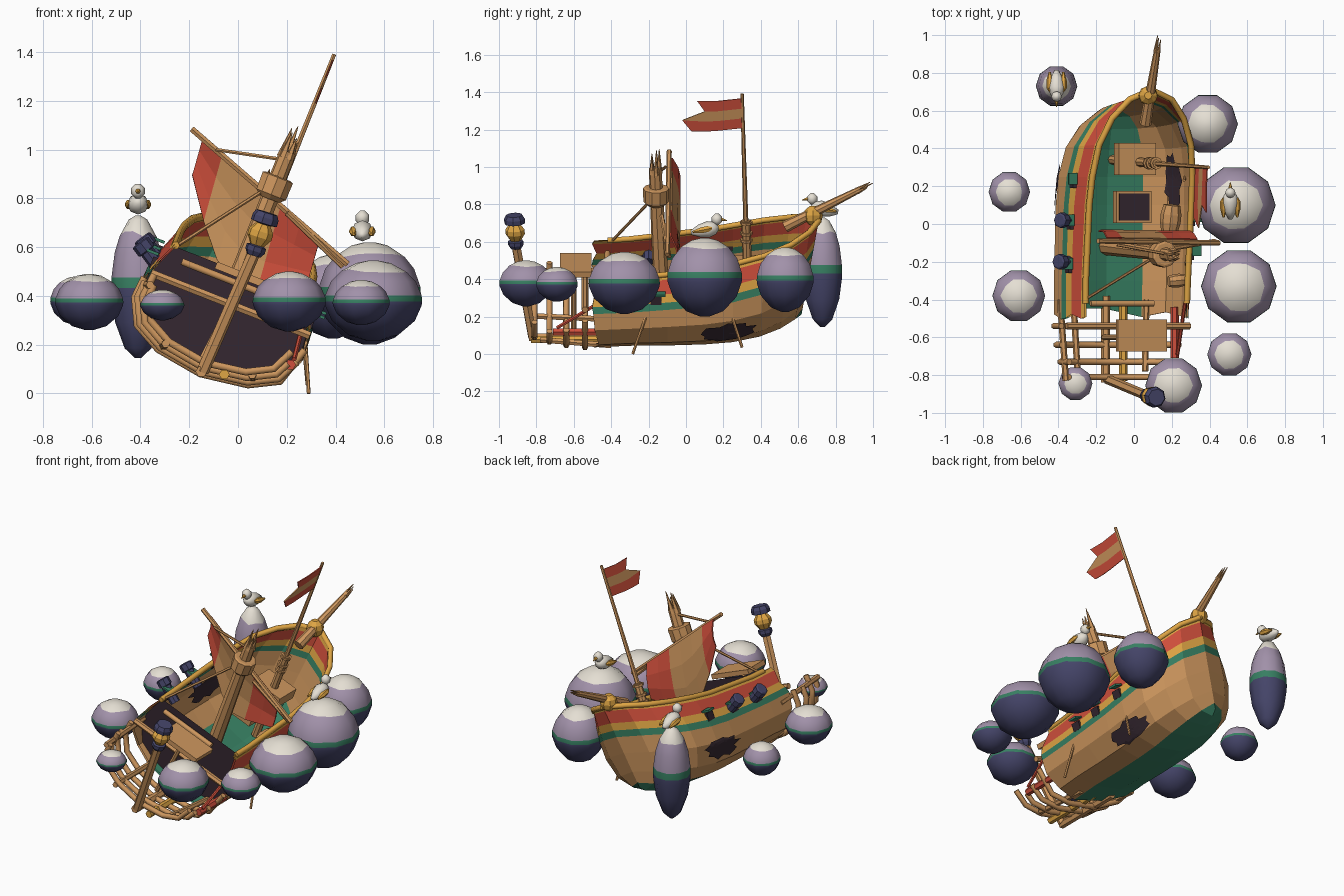
import bpy, math, random
from mathutils import Vector as V, Matrix

if "Cube" in bpy.data.objects:
    bpy.data.objects.remove(bpy.data.objects["Cube"])
random.seed(4)

def mat(name, r, g, b):
    m = bpy.data.materials.new(name)
    m.diffuse_color = [(c / 255) ** 2.2 for c in (r, g, b)] + [1]
    m.use_nodes = True
    m.node_tree.nodes["Principled BSDF"].inputs["Base Color"].default_value = m.diffuse_color
    return m

WOOD, RED, GOLD, GREEN = mat("wood", 204, 149, 94), mat("red", 206, 80, 62), mat("gold", 222, 164, 70), mat("green", 58, 126, 98)
DARK, PURPLE, WHITE, NAVY = mat("dark", 56, 44, 52), mat("purple", 160, 144, 168), mat("cream", 228, 222, 210), mat("navy", 70, 70, 104)

# ship frame (u across, y along, w up), rolled to starboard
SHIP = Matrix.Translation((-.15, 0, .09)) @ Matrix.Rotation(math.radians(21.5), 4, 'Y')
def S(u, y, w): return SHIP @ V((u, y, w))
ROLL = SHIP.to_3x3()

def mesh(name, verts, faces, mats, idx=None):
    me = bpy.data.meshes.new(name)
    me.from_pydata([tuple(v) for v in verts], [], faces)
    for m in mats: me.materials.append(m)
    if idx:
        for p, i in zip(me.polygons, idx): p.material_index = i
    o = bpy.data.objects.new(name, me)
    bpy.context.collection.objects.link(o)
    return o

def lathe(name, prof, mats, at, axis=(0, 0, 1), n=8, bands=None, wobble=(), smooth=False):
    M = Matrix.Translation(V(at)) @ V(axis).to_track_quat('Z', 'Y').to_matrix().to_4x4()
    vs, fs, ix = [], [], []
    for j, (r, z) in enumerate(prof):
        for i in range(n):
            a = math.tau * i / n
            k = 1 + (random.uniform(-.06, .06) if j in wobble else 0)
            vs.append(M @ V((r * k * math.cos(a), r * k * math.sin(a), z * (2 - k))))
    k = len(prof)
    for j in range(k - 1):
        for i in range(n):
            fs.append((j*n+i, j*n+(i+1) % n, (j+1)*n+(i+1) % n, (j+1)*n+i)); ix.append(bands[j] if bands else 0)
    fs += [tuple(range(n))[::-1], tuple(range((k-1)*n, k*n))]
    ix += [ix[0], ix[-1]]
    o = mesh(name, vs, fs, mats, ix)
    if smooth: o.data.shade_smooth()
    return o

def rod(name, a, b, r, m=WOOD, r2=None, n=6):
    a, b = V(a), V(b)
    return lathe(name, [(r, 0), (r if r2 is None else r2, (b - a).length)], [m], a, b - a, n)

def tube(name, pts, r, m=WOOD):
    c = bpy.data.curves.new(name, 'CURVE')
    c.dimensions, c.bevel_depth, c.bevel_resolution, c.use_fill_caps = '3D', r, 1, True
    s = c.splines.new('POLY'); s.points.add(len(pts) - 1)
    for p, q in zip(s.points, pts): p.co = (*q, 1)
    tmp = bpy.data.objects.new(name + "_path", c)
    me = bpy.data.meshes.new_from_object(tmp)
    bpy.data.objects.remove(tmp)
    me.materials.clear(); me.materials.append(m)
    bpy.context.collection.objects.link(bpy.data.objects.new(name, me))

def box(name, at, size, m):
    vs = [V(at) + ROLL @ V((sx*size[0]/2, sy*size[1]/2, sz*size[2]/2)) for sx in (-1, 1) for sy in (-1, 1) for sz in (-1, 1)]
    return mesh(name, vs, [(0, 1, 3, 2), (4, 6, 7, 5), (0, 4, 5, 1), (2, 3, 7, 6), (0, 2, 6, 4), (1, 5, 7, 3)], [m])

# hull shape: beam, keel and rail along y, plus one section
ST = [-.46, -.3, -.1, .1, .25, .42, .56, .66, .71]
BEAM = [.99, 1, 1, 1, .98, .9, .7, .41, 0]
KEEL = [-.01, 0, 0, .005, .015, .04, .07, .1, .13]
RAIL = [.44, .45, .475, .50, .53, .57, .61, .65, .67]
SEC = [(0, 0), (.54, .065), (.86, .2), (1, .43), (.98, .63), (.95, .71), (.91, .8), (.83, .95), (.8, 1)]
def lerp(xs, ys, x):
    for i in range(len(xs) - 1):
        if x <= xs[i+1] or i == len(xs) - 2:
            return ys[i] + (ys[i+1] - ys[i]) * (x - xs[i]) / (xs[i+1] - xs[i])
def hull(side, s, y, k=1.0):
    ids = range(len(SEC))
    u, h = (lerp(ids, [p[c] for p in SEC], s) for c in (0, 1))
    lo, hi = lerp(ST, KEEL, y), lerp(ST, RAIL, y)
    rake = -(1 - h) * .09 * max(0, (y - .3) / .4)
    return S(side * u * .37 * k * lerp(ST, BEAM, y), y + rake, lo + (hi - lo) * h + (1 - k) * .35 * (1 - h))

# open hull, painted the same inside and outside
ENDS = [random.uniform(-.05, .03) for _ in range(2 * len(SEC) - 1)]
def hull_shell(name, k, cols):
    vs, fs, ix, n = [], [], [], 2 * len(SEC) - 1
    for a, y in enumerate(ST):
        for b in range(n):
            t = b - len(SEC) + 1
            p = hull(1 if t >= 0 else -1, abs(t), y, k)
            # pull the lining back from the outer skin at the stem
            vs.append(p + V((0, ENDS[b] if a == 0 else (k - 1) * .4 * (a > 6), 0)))
            if a and b:
                fs.append(((a-1)*n+b-1, (a-1)*n+b, a*n+b, a*n+b-1))
                ix.append(cols[min(abs(t), abs(t - 1))])
    mesh(name, vs, fs, [WOOD, GREEN, GOLD, RED], ix)
hull_shell("hull", 1, [1, 0, 0, 0, 1, 2, 3, 2])
hull_shell("hull_inside", .965, [1, 0, 0, 0, 1, 2, 3, 2])
for sd, nm in ((-1, "port"), (1, "starboard")):
    tube(nm + "_rail", [hull(sd, 8, y, .98) for y in [-.42] + ST[1:]], .017, GOLD)

# dark wall across the broken stern
ring = [hull(sd, s, -.4, .975) for sd, ss in ((-1, (7.7, 6, 5, 4, 3, 2, 1, 0)), (1, (1, 2, 3, 4, 5, 6, 7.7))) for s in ss]
mesh("broken_bulkhead", ring, [tuple(range(len(ring)))], [DARK])
tube("bulkhead_beam", [S(-.24, -.42, .39), S(.12, -.42, .39)], .016)

# jagged dark holes laid on both faces of the hull
def hole(name, f):
    n, rings = 18, 4
    rad = [random.uniform(.6, 1) if i % 2 else random.uniform(.9, 1.15) for i in range(n)]
    for sfx, k in (("_outside", 1.02), ("_inside", .945)):
        vs = [f(0, 0, k)] + [f(rad[i]*r/rings*math.cos(math.tau*i/n), rad[i]*r/rings*math.sin(math.tau*i/n), k) for r in range(1, rings+1) for i in range(n)]
        fs = [(0, 1+i, 1+(i+1) % n) for i in range(n)]
        fs += [(1+r*n+i, 1+r*n+n+i, 1+r*n+n+(i+1) % n, 1+r*n+(i+1) % n) for r in range(rings-1) for i in range(n)]
        mesh(name + sfx, vs, fs, [DARK])
hole("starboard_hole", lambda a, b, k: hull(1, 2.4 + .5*a, .225 + .16*b, k))
hole("port_hole", lambda a, b, k: hull(-1, 2.7 + .55*a, .2 + .15*b, k))

# bare frames behind the break
def aft(sd, s, y, k): return hull(sd, s, -.46, k) + V((0, y + .46, 0))
for i, (y, k, p, q) in enumerate([(-.54, 1, 4, 3.6), (-.64, .97, 3.8, 2.9), (-.73, .92, 4.5, 2.6), (-.81, .86, 3.6, 3)]):
    tube("rib_%d" % i, [aft(-1, s, y, k) for s in (p, 3, 2, 1, 0)] + [aft(1, s, y, k) for s in (1, 2, q)], .017)
for i, (sd, s, y) in enumerate([(-1, 3.6, -.83), (-1, 1, -.83), (1, 1.2, -.78)]):
    rod("stringer_%d" % i, aft(sd, s, -.4, .98), aft(sd, s, y, .9), .017)
rod("keel_beam", S(0, -.38, 0), S(0, -.84, 0), .024)
rod("gold_plank", aft(1, .5, -.43, 1) + V((0, 0, .02)), aft(1, .5, -.83, 1) + V((0, 0, .02)), .022, GOLD)
rod("red_plank", aft(1, 2.5, -.44, 1) + V((0, 0, .03)), aft(1, 2.5, -.71, 1) + V((0, 0, .03)), .022, RED)
rod("cross_beam", S(-.34, -.54, .3), S(.36, -.54, .3), .018)
rod("slab_post", S(-.02, -.6, .02), S(.02, -.6, .4), .014)
box("loose_slab", (.04, -.59, .475), (.28, .17, .03), WOOD)

# stern post and lantern
top = V((.07, -.91, .585))
rod("stern_post", (-.145, -.82, .09), top, .026, n=6)
lathe("stern_lantern", [(.03, -.02), (.042, 0), (.042, .02), (.03, .025), (.052, .06), (.052, .085), (.03, .115), (.056, .12), (.056, .145), (.045, .165)],
      [NAVY, GOLD], top, (.3, -.05, .95), 8, [0, 0, 0, 1, 1, 1, 0, 0, 0])

# main mast with lookout and splintered top
def spikes(name, base, axis, r, h):
    axis = V(axis).normalized()
    for i in range(5):
        a = math.tau * i / 5
        q = axis.to_track_quat('Z', 'Y') @ V((math.cos(a) * r * .6, math.sin(a) * r * .6, 0))
        rod(name + "_%d" % i, base + q - axis * .02, base + q + axis * h * (1 - .13 * i), r * .5, WOOD, .002, 5)
up = ROLL @ V((0, 0, 1))
rod("main_mast", S(0, -.12, .02), S(0, -.165, .97), .046, WOOD, .034, 8)
spikes("mast_splinter", S(0, -.165, .96), up, .036, .12)
lathe("lookout", [(.045, -.05), (.068, -.03), (.07, .045), (.058, .05)], [WOOD], S(0, -.16, .81), up, 10)

# slanted yard and torn striped sail
ya, yb = V((-.19, -.09, 1.085)), V((.45, -.1, .53))
rod("yard", ya, yb, .014)
drops = [.15, .27, .36, .39, .34, .27, .2]
vs = [ya.lerp(yb, .07 + .75 * i / 6) + V((-.28 * d * t, .012 + .12 * t * (1 - .7 * t), -d * t))
      for i, d in enumerate(drops) for t in (0, .33, .67, 1)]
sail = mesh("torn_sail", vs, [(i*4+j, i*4+j+1, i*4+j+5, i*4+j+4) for i in range(6) for j in range(3)], [RED, WOOD],
            [int(i in (1, 2, 3)) for i in range(6) for j in range(3)])
sail.modifiers.new("thickness", 'SOLIDIFY').thickness = .008
rod("yard_rope", (-.09, -.11, 1.0), (.18, -.16, .96), .008)
rod("stay", (.1, -.18, .83), (-.26, -.4, .6), .008)
rod("fallen_spar", (.2, -.13, .74), (.43, -.09, .52), .012)

# fore mast, its block, hoops and flag
box("mast_block", S(0.01, .345, .4), (.21, .17, .07), WOOD)
rod("fore_mast_foot", S(.02, .34, .05), S(.025, .32, .68), .026, WOOD, .024, 8)
rod("fore_mast", S(.025, .32, .66), S(.03, .30, 1.41), .014, WOOD, .009)
for w in (.56, .6, .66): lathe("mast_hoop", [(.034, 0), (.034, .014)], [WOOD], S(.023, .322, w), up, 8)
fl = []
for y, t, b in ((.3, 1.385, 1.215), (.17, 1.37, 1.2), (.1, 1.37, 1.195)):
    fl += [S(.03, y, t + (b - t) * k) for k in (0, .34, .67, 1)]
fl += [S(.03, .06, 1.37), S(.03, .1, 1.31), S(.03, -.02, 1.26), S(.03, .03, 1.195)]
flag = mesh("flag", fl, [(i*4+j, i*4+j+1, i*4+j+5, i*4+j+4) for i in range(3) for j in range(3)], [RED, WOOD],
            [int(j == 1) for i in range(3) for j in range(3)])
flag.modifiers.new("thickness", 'SOLIDIFY').thickness = .006

# bowsprit
tip = V((.125, .93, .88))
rod("bowsprit", (.06, .53, .68), tip, .032, WOOD, .017, 8)
spikes("bowsprit_splinter", tip, tip - V((.06, .53, .68)), .018, .075)
lathe("bow_ball", [(.02, -.05), (.045, -.028), (.052, 0), (.045, .028), (.02, .05)], [GOLD], (.075, .68, .74), n=8)

# hatch and barrels inside the hull
box("hatch_frame", S(0.01, .09, .36), (.2, .17, .05), WOOD)
box("hatch_opening", S(0.01, .09, .386), (.17, .145, .008), DARK)
for nm, p, ax, r in (("large_barrel", S(.24, .03, .33), (.1, 1, .1), .055), ("small_barrel", S(.28, -.3, .32), (1, .1, -.3), .036)):
    lathe(nm, [(r*.8, -r*1.3), (r, -r*.4), (r, r*.4), (r*.8, r*1.3)], [WOOD], p, ax, 8)

# port cannons, gun ports and lids
out = V((-.6, 0, .8))
for y in (.02, -.2):
    lathe("port_cannon", [(.03, -.06), (.03, .05), (.04, .055), (.04, .095), (.03, .1)], [NAVY], hull(-1, 5.5, y), out, 8)
for sd, yy in ((-1, (.22, .0, -.23)), (1, (.22, .02, -.16))):
    for y in yy:
        box("gun_port_lid", hull(sd, 6, y) + ROLL @ V((sd * .028, .02, .015)), (.05, .06, .012), GREEN)
        box("gun_port", hull(sd, 5.4, y, 1.0), (.02, .06, .05), DARK)

# broken spars hanging on the starboard side
rod("hanging_spar_0", (.275, -.2, .24), (.29, -.285, 0), .008)
rod("hanging_spar_1", (.265, .23, .25), (.285, .3, .035), .008)
rod("red_spar", (.27, -.42, .3), (.23, -.69, .14), .01, RED)

# banded rocks: x, y, radius, bottom, top
ROCKS = [(.39, .53, .16, .225, .57), (.54, .1, .21, .2, .62), (.555, -.33, .2, .215, .545), (.505, -.69, .117, .28, .465),
         (.21, -.855, .15, .255, .5), (-.31, -.845, .09, .3, .425), (-.61, -.38, .14, .26, .49), (-.66, .17, .11, .28, .48), (-.41, .73, .11, .145, .73)]
for x, y, r, lo, hi in ROCKS:
    h = (hi - lo) / 2
    prof = [(.12, -1), (.5, -.86), (.85, -.5), (.99, -.12), (1, -.02), (.99, .13), (.87, .48), (.66, .74), (.35, .94), (.1, 1)]
    lathe("rock", [(a * r, b * h) for a, b in prof], [NAVY, GREEN, PURPLE, WHITE], (x, y, (lo + hi) / 2), n=10,
          bands=[0, 0, 0, 0, 1, 2, 2, 3, 3], wobble=(7,), smooth=True)

# sea birds on two rocks
for x, y, z, d in ((-.41, .73, .72, -1), (.51, .11, .61, 1)):
    lathe("bird_body", [(.012, -.085), (.034, -.04), (.044, .01), (.034, .045), (.012, .065)], [WHITE], (x, y, z + .055), (0, d, .2), 8, smooth=True)
    lathe("bird_head", [(.01, -.03), (.028, -.012), (.028, .012), (.01, .03)], [WHITE], (x, y + d * .055, z + .11), n=8, smooth=True)
    rod("bird_beak", (x, y + d * .075, z + .11), (x, y + d * .11, z + .103), .012, GOLD, .002)
    for sd in (-1, 1):
        lathe("bird_wing", [(.006, -.065), (.018, -.02), (.018, .02), (.006, .04)], [GOLD], (x + sd * .036, y - d * .01, z + .055), (0, d, .2), 6)
